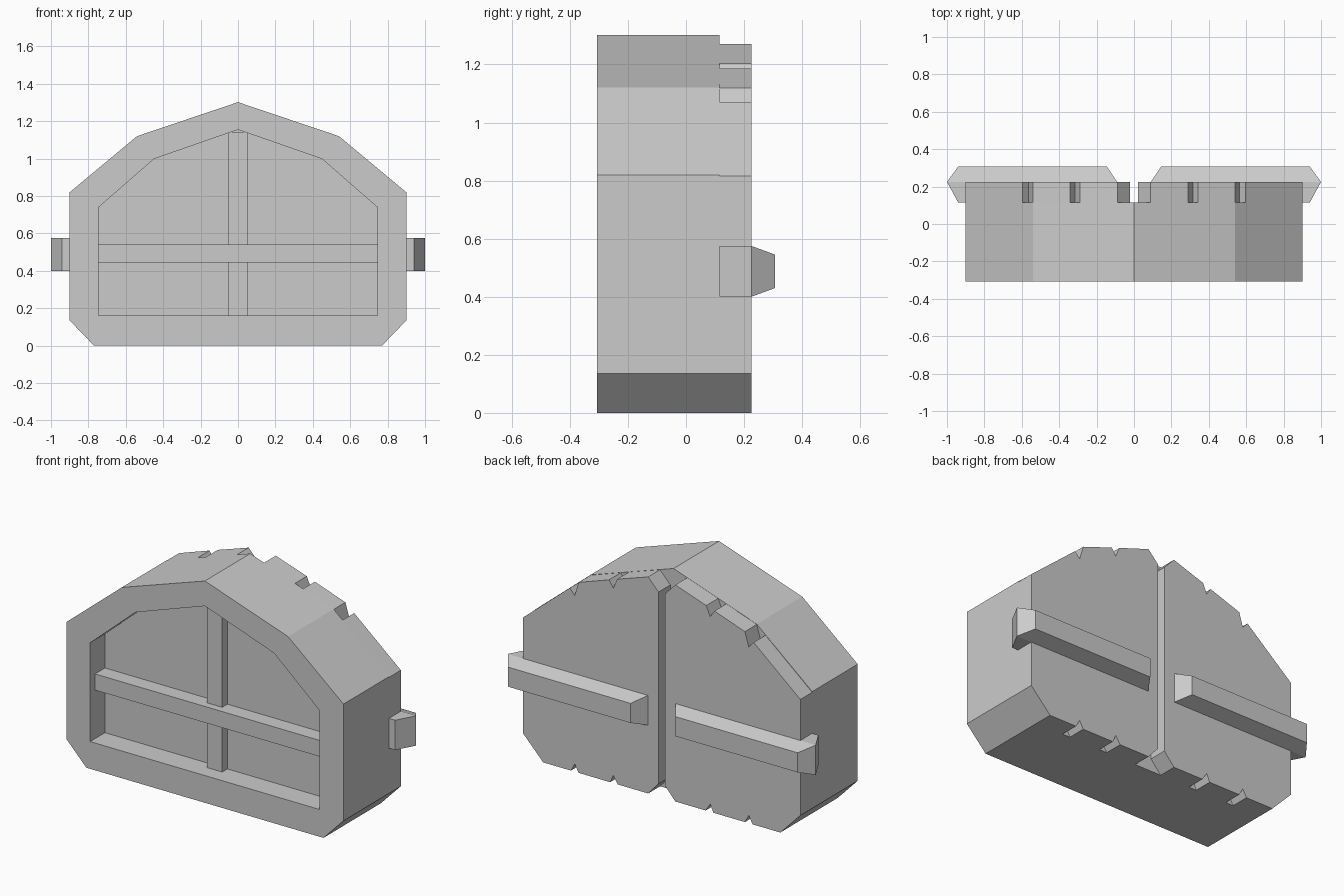
import bpy, bmesh, math

if "Cube" in bpy.data.objects:
    bpy.data.objects.remove(bpy.data.objects["Cube"])


def finish(name, bm):
    bmesh.ops.recalc_face_normals(bm, faces=bm.faces[:])
    mesh = bpy.data.meshes.new(name)
    bm.to_mesh(mesh)
    bm.free()
    obj = bpy.data.objects.new(name, mesh)
    bpy.context.collection.objects.link(obj)
    return obj


def prism(name, profile, y0, y1):
    """Extrude an (x, z) outline from y0 to y1."""
    bm = bmesh.new()
    front = [bm.verts.new((x, y0, z)) for x, z in profile]
    back = [bm.verts.new((x, y1, z)) for x, z in profile]
    bm.faces.new(front)
    bm.faces.new(back[::-1])
    n = len(profile)
    for i in range(n):
        j = (i + 1) % n
        bm.faces.new((front[i], front[j], back[j], back[i]))
    return finish(name, bm)


def symmetric(half):
    """Complete a right-half outline running from bottom to top centre."""
    return half + [(-x, z) for x, z in reversed(half) if x > 0]


def box(name, x, z0, z1, y0, y1):
    return prism(name, [(-x, z0), (x, z0), (x, z1), (-x, z1)], y0, y1)


def section(x0, x1, y, z0, z1):
    return [(x, y, z) for x in (x0, x1) for z in (z0, z1)]


def hull(name, *pieces):
    """Join convex solids given as point clouds."""
    bm = bmesh.new()
    for points in pieces:
        verts = [bm.verts.new(p) for p in points]
        bmesh.ops.convex_hull(bm, input=verts)
    bmesh.ops.dissolve_limit(bm, angle_limit=math.radians(1),
                             verts=bm.verts[:], edges=bm.edges[:])
    return finish(name, bm)


FRONT, PANE, SHUTTER, BACK = -0.307, -0.17, 0.115, 0.225

# window frame with a recessed pane
frame = prism("window_frame", symmetric(
    [(0.77, 0), (0.9, 0.135), (0.9, 0.82), (0.54, 1.12), (0, 1.302)]),
    FRONT, SHUTTER)
cutter = prism("opening_cutter", symmetric(
    [(0.745, 0.16), (0.745, 0.74), (0.45, 0.998), (0, 1.155)]),
    FRONT - 0.2, PANE)
cutter.hide_render = True
cut = frame.modifiers.new("opening", 'BOOLEAN')
cut.operation = 'DIFFERENCE'
cut.solver = 'EXACT'
cut.object = cutter
bpy.context.view_layer.objects.active = frame
bpy.ops.object.modifier_apply(modifier=cut.name)
bpy.data.objects.remove(cutter)

# glazing bars
box("horizontal_glazing_bar", 0.745, 0.445, 0.54, -0.262, PANE)
box("upper_glazing_bar", 0.05, 0.54, 1.142, -0.218, PANE)
box("lower_glazing_bar", 0.05, 0.16, 0.445, -0.218, PANE)

# chipped back panels, with bevelled corners at the centre gap
panel_outline = [
    (0.021, 0.075), (0.088, 0),
    (0.285, 0), (0.315, 0.045), (0.335, 0),
    (0.54, 0), (0.565, 0.045), (0.59, 0),
    (0.77, 0), (0.9, 0.135), (0.9, 0.816),
    (0.597, 1.07), (0.565, 1.035), (0.54, 1.118),
    (0.342, 1.186), (0.315, 1.145), (0.289, 1.204),
    (0.088, 1.271), (0.021, 1.20)]
panel = prism("back_panel", panel_outline, SHUTTER, BACK)

# tapered straps that hook round the sides
strap = hull(
    "side_strap",
    section(0.09, 1.0, BACK, 0.40, 0.575)
    + section(0.145, 0.94, 0.307, 0.43, 0.545),
    section(0.9, 1.0, BACK, 0.40, 0.575)
    + section(0.9, 0.94, SHUTTER, 0.40, 0.575))

for obj in (panel, strap):
    obj.modifiers.new("mirror", 'MIRROR').use_axis[0] = True
